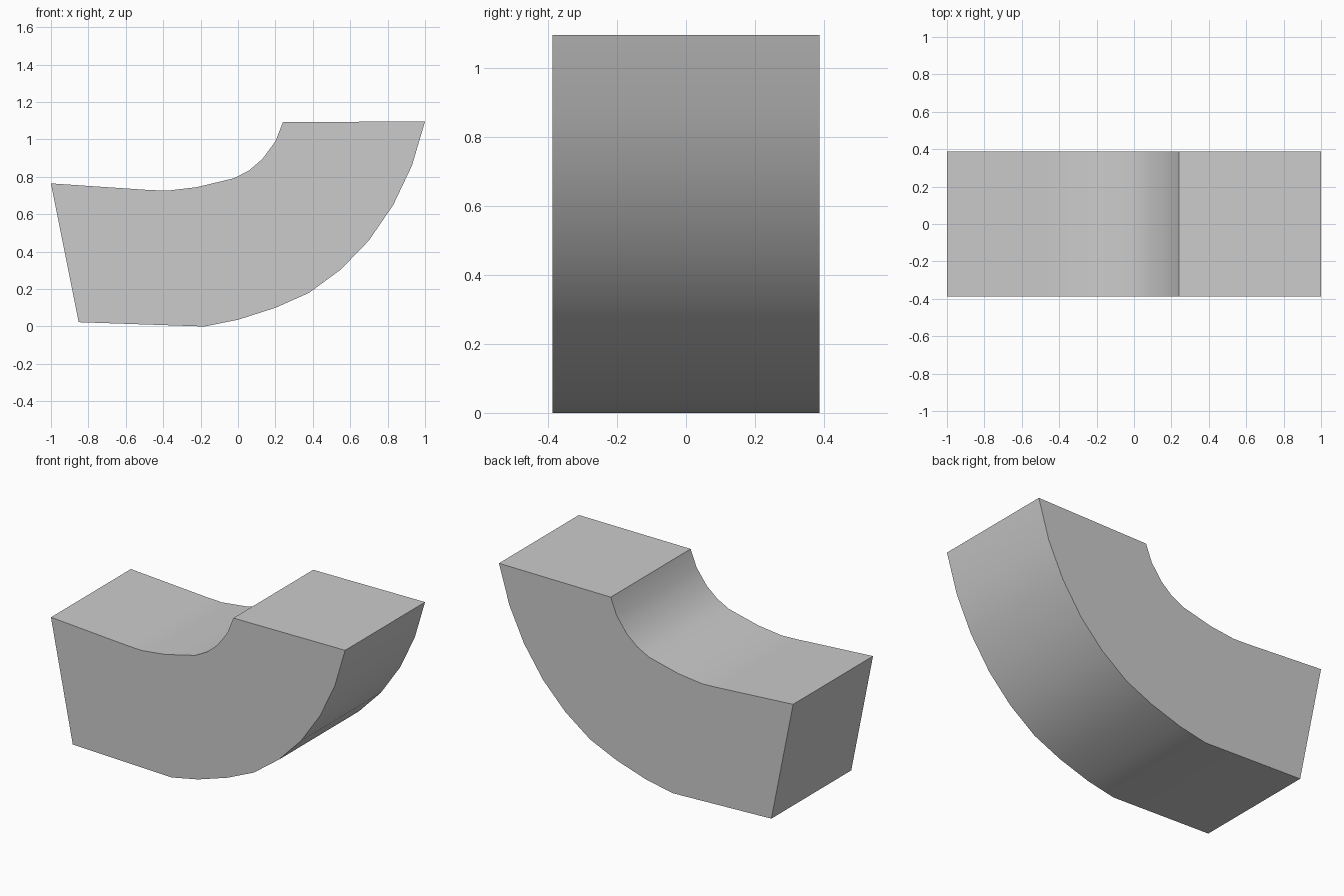
import bpy
import bmesh
import math

default_cube = bpy.data.objects.get("Cube")
if default_cube:
    bpy.data.objects.remove(default_cube, do_unlink=True)

HALF_WIDTH = 0.388

# Single grey finish
grey = bpy.data.materials.new("plain grey")
grey.use_nodes = True
colour = (0.6, 0.6, 0.6, 1.0)
grey.diffuse_color = colour
grey.node_tree.nodes["Principled BSDF"].inputs["Base Color"].default_value = colour

# Side profile: concave upper edge, then convex outer edge (x, z)
upper_edge = [(-1, 0.765), (-0.48, 0.73), (-0.38, 0.726), (-0.22, 0.745),
              (-0.02, 0.793), (0.06, 0.835), (0.13, 0.895), (0.2, 0.99),
              (0.24, 1.092)]
outer_edge = [(1, 1.097), (0.93, 0.86), (0.83, 0.65), (0.7, 0.46),
              (0.55, 0.305), (0.38, 0.18), (0.2, 0.1), (0, 0.036),
              (-0.18, 0), (-0.852, 0.023)]

# Curved block: profile extruded across the width
bm = bmesh.new()
front = bm.faces.new([bm.verts.new((x, -HALF_WIDTH, z))
                      for x, z in upper_edge + outer_edge])
swept = bmesh.ops.extrude_face_region(bm, geom=[front], use_keep_orig=True)
back_verts = [g for g in swept["geom"] if isinstance(g, bmesh.types.BMVert)]
bmesh.ops.translate(bm, verts=back_verts, vec=(0, 2 * HALF_WIDTH, 0))
bmesh.ops.recalc_face_normals(bm, faces=bm.faces)

mesh = bpy.data.meshes.new("curved_block")
bm.to_mesh(mesh)
bm.free()
mesh.materials.append(grey)
block = bpy.data.objects.new("curved_block", mesh)
bpy.context.collection.objects.link(block)

# Smooth curved sides, crisp corners
bpy.ops.object.select_all(action="DESELECT")
block.select_set(True)
bpy.context.view_layer.objects.active = block
bpy.ops.object.shade_smooth_by_angle(angle=math.radians(30))
